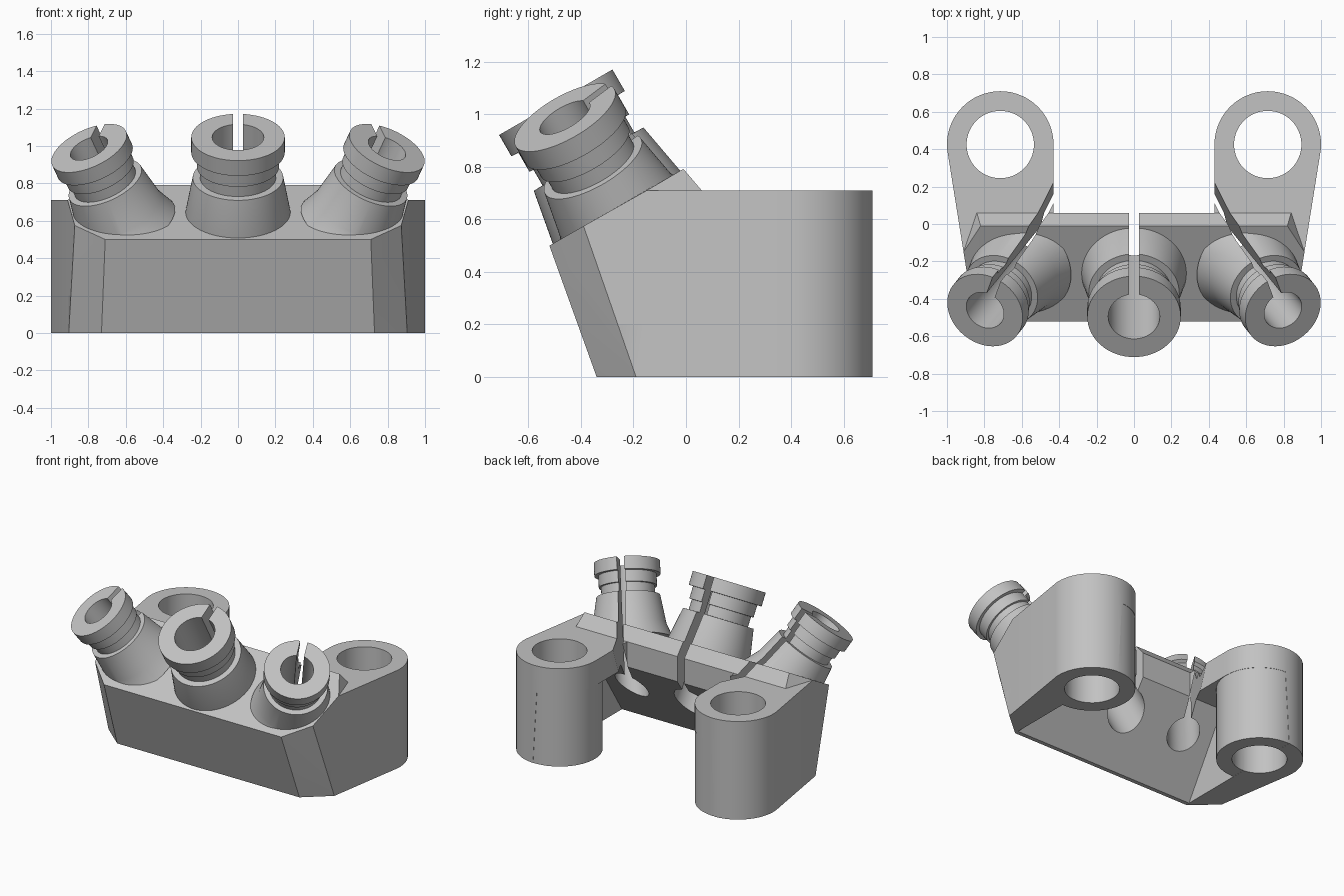
import bpy, bmesh
from math import radians, sin, cos, pi
from mathutils import Matrix

cube = bpy.data.objects.get("Cube")
if cube:
    bpy.data.objects.remove(cube, do_unlink=True)

grey = bpy.data.materials.new("light_grey")
grey.use_nodes = True
colour = (0.54, 0.54, 0.54, 1)
grey.diffuse_color = colour
grey.node_tree.nodes["Principled BSDF"].inputs["Base Color"].default_value = colour

SEGMENTS = 64
BOSS_X, BOSS_Y, BOSS_R, TOP = 0.715, 0.425, 0.285, 0.71


def side(y):
    """Half width of the block along its tapering side walls."""
    return 0.9355 + 0.161 * y


def slope(y):
    """Height of the sloping top face."""
    return 0.5 + 0.573 * (y + 0.52)


def add_object(name, bm):
    bmesh.ops.recalc_face_normals(bm, faces=bm.faces)
    mesh = bpy.data.meshes.new(name)
    bm.to_mesh(mesh)
    bm.free()
    mesh.materials.append(grey)
    obj = bpy.data.objects.new(name, mesh)
    bpy.context.collection.objects.link(obj)
    return obj


def hull(name, points):
    bm = bmesh.new()
    for p in points:
        bm.verts.new(p)
    result = bmesh.ops.convex_hull(bm, input=bm.verts)
    extra = set(result["geom_interior"] + result["geom_unused"])
    loose = [v for v in extra if isinstance(v, bmesh.types.BMVert)]
    bmesh.ops.delete(bm, geom=loose, context="VERTS")
    bmesh.ops.dissolve_limit(bm, angle_limit=radians(1), verts=bm.verts, edges=bm.edges)
    return add_object(name, bm)


def lathe(name, profile, matrix):
    """Solid of revolution about z from (radius, height) points."""
    bm = bmesh.new()
    rings = []
    for r, h in profile:
        rings.append([bm.verts.new((r * cos(2 * pi * i / SEGMENTS), r * sin(2 * pi * i / SEGMENTS), h))
                      for i in range(SEGMENTS)])
    for low, high in zip(rings, rings[1:]):
        for i in range(SEGMENTS):
            j = (i + 1) % SEGMENTS
            bm.faces.new((low[i], low[j], high[j], high[i]))
    bm.faces.new(rings[0][::-1])
    bm.faces.new(rings[-1])
    bm.transform(matrix)
    return add_object(name, bm)


def box(name, low, high, matrix):
    return hull(name, [(matrix @ Matrix.Translation((x, y, z))).translation
                       for x in (low[0], high[0]) for y in (low[1], high[1]) for z in (low[2], high[2])])


def combine(target, tool, operation):
    tool.hide_render = True
    mod = target.modifiers.new(operation.lower(), "BOOLEAN")
    mod.operation, mod.solver, mod.object = operation, "EXACT", tool
    bpy.context.view_layer.objects.active = target
    bpy.ops.object.modifier_apply(modifier=mod.name)
    bpy.data.objects.remove(tool, do_unlink=True)


def both(points):
    return [(s * x, y, z) for x, y, z in points for s in (-1, 1)]


# Sloped block with chamfered corners
block = hull("bracket_body", both([
    (0.73, -0.34, 0), (side(-0.19), -0.19, 0), (0.71, -0.52, 0.5), (side(-0.39), -0.39, slope(-0.39)),
    (side(-0.15), -0.15, TOP), (side(-0.15), -0.15, 0),
    (0.82, -0.01, slope(-0.01)), (0.84, 0.06, TOP), (0.84, 0.06, 0)]))

# Side arms reaching back around the bosses
for s in (-1, 1):
    plan = [(BOSS_X + BOSS_R * cos(2 * pi * i / SEGMENTS), BOSS_Y + BOSS_R * sin(2 * pi * i / SEGMENTS))
            for i in range(SEGMENTS)]
    plan += [(0.43, -0.15), (side(-0.15), -0.15)]
    combine(block, hull("side_arm", [(s * x, y, z) for x, y in plan for z in (0, TOP)]), "UNION")

# Hollow underneath: sloping front wall, flat ceiling, open to the back
hollow = [(0.73 - 0.06 * z, y, z) for y, z in ((-0.38, -0.1), (0.061, 0.53), (1, -0.1), (1, 0.53))]
combine(block, hull("hollow_cutter", both(hollow)), "DIFFERENCE")

# Upright screw bosses
for s in (-1, 1):
    place = Matrix.Translation((s * BOSS_X, BOSS_Y, 0))
    combine(block, lathe("screw_boss", [(BOSS_R - 0.002, 0.0005), (BOSS_R - 0.002, TOP - 0.0005)], place), "UNION")

# Flanged collars, the outer two leaning outwards
collar = [(0.282, -0.1), (0.28, 0), (0.242, 0.21), (0.203, 0.211), (0.203, 0.28),
          (0.22, 0.281), (0.22, 0.365), (0.25, 0.366), (0.25, 0.46)]
frames = []
for s in (-1, 0, 1):
    frame = (Matrix.Translation((s * 0.638, -0.265, 0.648)) @ Matrix.Rotation(radians(30), 4, "X")
             @ Matrix.Rotation(radians(22 * s), 4, "Y") @ Matrix.Rotation(radians(18 * s), 4, "Z"))
    wide, tall, bore = (0.87, 0.92, 0.108) if s else (1, 1, 0.138)
    frames.append((frame, wide, bore))
    profile = [(r * wide, h * tall) for r, h in collar]
    if s:
        profile[0] = (0.285, -0.1)
    combine(block, lathe("collar", profile, frame), "UNION")

# Trim the collar roots flush with the side walls
for s in (-1, 1):
    trim = [(s * x, y, z) for y in (-0.5, -0.16) for x in (side(y), 1.3) for z in (0.2, slope(y))]
    combine(block, hull("side_trim_cutter", trim), "DIFFERENCE")

# Bores and the slots that split each collar towards the back
for frame, wide, bore in frames:
    combine(block, lathe("bore_cutter", [(bore, -0.8), (bore, 0.6)], frame), "DIFFERENCE")
    half = 0.028 * wide
    combine(block, box("slot_cutter", (-half, 0, -0.9), (half, 0.8, 0.6), frame), "DIFFERENCE")

# Screw holes
for s in (-1, 1):
    place = Matrix.Translation((s * BOSS_X, BOSS_Y, 0))
    combine(block, lathe("screw_hole_cutter", [(0.18, -0.2), (0.18, 1)], place), "DIFFERENCE")

# Smooth round walls with crisp edges
block.data.materials.clear()
block.data.materials.append(grey)
bpy.ops.object.select_all(action="DESELECT")
block.select_set(True)
bpy.context.view_layer.objects.active = block
bpy.ops.object.shade_smooth_by_angle(angle=radians(20))
